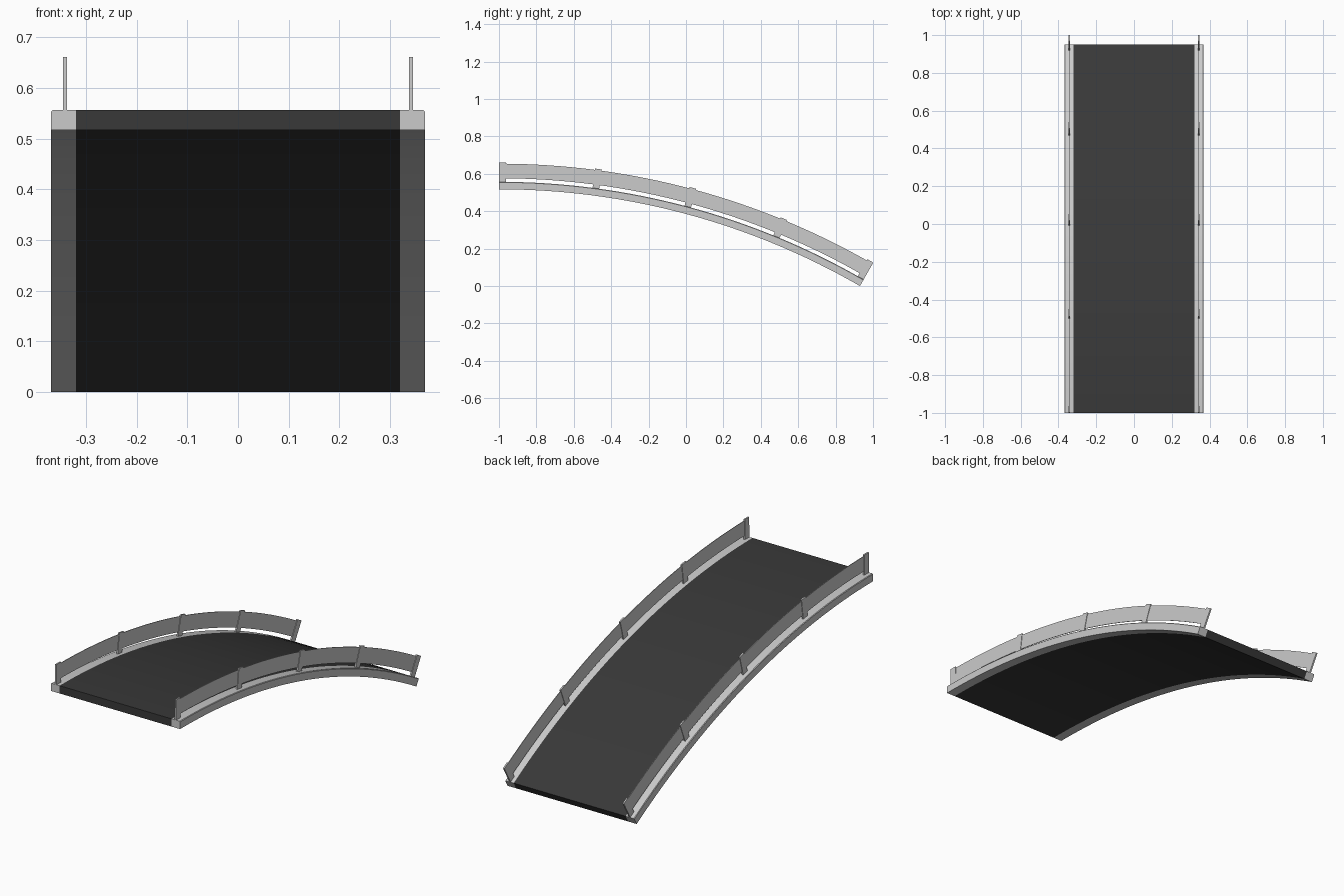
import bpy
from math import sin, cos, radians

if "Cube" in bpy.data.objects:
    bpy.data.objects.remove(bpy.data.objects["Cube"])

SWEEP = 30.0                    # arc of the bridge half, in degrees
CY, CZ = -1.0, -3.343           # arc centre in the YZ plane
R_IN, R_OUT = 3.86, 3.90        # underside and top of the deck


def material(name, v):
    m = bpy.data.materials.new(name)
    m.diffuse_color = (v, v, v, 1)
    m.use_nodes = True
    m.node_tree.nodes["Principled BSDF"].inputs["Base Color"].default_value = m.diffuse_color
    return m


def arc_sweep(name, profile, a0, a1, steps, mat=None):
    """Sweep a closed (x, radius) profile along the arc between two angles."""
    n = len(profile)
    verts, faces = [], []
    for i in range(steps + 1):
        a = radians(a0 + (a1 - a0) * i / steps)
        verts += [(x, CY + r * sin(a), CZ + r * cos(a)) for x, r in profile]
    for i in range(steps):
        for j in range(n):
            k = (j + 1) % n
            faces.append((i*n + j, i*n + k, (i+1)*n + k, (i+1)*n + j))
    faces += [tuple(range(n))[::-1], tuple(range(steps*n, steps*n + n))]
    return add_object(name, verts, faces, mat)


def add_object(name, verts, faces, mat=None):
    me = bpy.data.meshes.new(name)
    me.from_pydata(verts, [], faces)
    ob = bpy.data.objects.new(name, me)
    bpy.context.collection.objects.link(ob)
    if mat:
        me.materials.append(mat)
    # consistent outward normals, then smooth along the arc only
    bpy.ops.object.select_all(action='DESELECT')
    ob.select_set(True)
    bpy.context.view_layer.objects.active = ob
    bpy.ops.object.mode_set(mode='EDIT')
    bpy.ops.mesh.select_all(action='SELECT')
    bpy.ops.mesh.normals_make_consistent(inside=False)
    bpy.ops.object.mode_set(mode='OBJECT')
    bpy.ops.object.shade_smooth_by_angle(angle=radians(30))
    return ob


def rect(x0, x1, r0, r1):
    return [(x0, r0), (x1, r0), (x1, r1), (x0, r1)]


def post(name, x, angle, width, thick, r0, r1):
    """Upright flat bar standing radially on the kerb."""
    a = radians(angle)
    verts = []
    for r in (r0, r1):
        for dx, dt in ((-1, -1), (1, -1), (1, 1), (-1, 1)):
            t = dt * width / 2
            verts.append((x + dx * thick / 2,
                          CY + r * sin(a) + t * cos(a),
                          CZ + r * cos(a) - t * sin(a)))
    faces = [(3, 2, 1, 0), (4, 5, 6, 7)]
    faces += [(i, (i+1) % 4, (i+1) % 4 + 4, i + 4) for i in range(4)]
    add_object(name, verts, faces)


asphalt = material("asphalt", 0.04)
panel_grey = material("panel_grey", 0.55)

# road deck
arc_sweep("road_deck", rect(-0.32, 0.32, R_IN, R_OUT), 0, SWEEP, 32, asphalt)

for side, s in (("left", -1), ("right", 1)):
    # kerb with small chamfers on the outer edge
    c = 0.003
    kerb = [(0.32, R_IN), (0.369, R_IN),
            (0.369, R_OUT - c), (0.369 - c, R_OUT), (0.32, R_OUT)]
    arc_sweep(side + "_kerb", [(s * x, r) for x, r in kerb], 0, SWEEP, 32)

    # thin railing panel floating above the kerb
    arc_sweep(side + "_rail_panel",
              rect(s*0.342 - 0.0015, s*0.342 + 0.0015, 3.919, 3.997),
              0.1, SWEEP - 0.1, 32, panel_grey)

    # five posts, the end ones flush with the ends of the arc
    half = 0.27
    for i in range(5):
        ang = half + (SWEEP - 2 * half) * i / 4
        post(f"{side}_post_{i + 1}", s * 0.342, ang, 0.036, 0.008,
             R_OUT - 0.002, 4.004)
